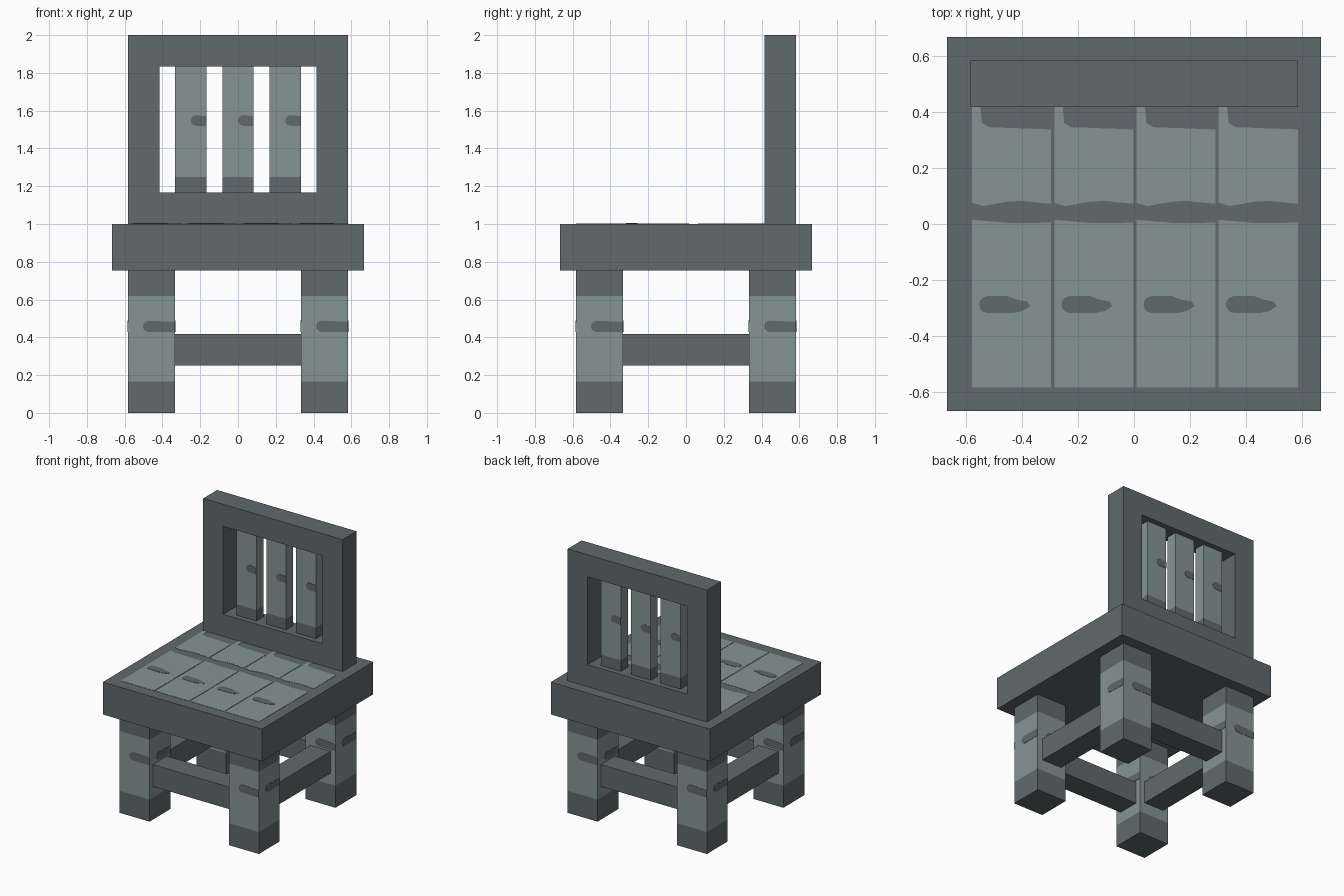
import bpy, bmesh, math
from mathutils import Matrix, Vector

if "Cube" in bpy.data.objects:
    bpy.data.objects.remove(bpy.data.objects["Cube"])


def material(name, rgb):
    m = bpy.data.materials.new(name)
    m.diffuse_color = (*rgb, 1)
    m.use_nodes = True
    m.node_tree.nodes["Principled BSDF"].inputs["Base Color"].default_value = m.diffuse_color
    return m


DARK = material("dark weathered wood", (0.118, 0.142, 0.148))
LIGHT = material("pale weathered wood", (0.24, 0.30, 0.297))
U = 1 / 12  # the chair is laid out on a twelfth-unit grid


def finish(bm, name):
    bmesh.ops.recalc_face_normals(bm, faces=bm.faces)
    me = bpy.data.meshes.new(name)
    bm.to_mesh(me)
    bm.free()
    me.materials.append(DARK)
    me.materials.append(LIGHT)
    ob = bpy.data.objects.new(name, me)
    bpy.context.collection.objects.link(ob)
    return ob


def add_box(bm, lo, hi):
    size = [b - a for a, b in zip(lo, hi)]
    mid = [(a + b) / 2 for a, b in zip(lo, hi)]
    bmesh.ops.create_cube(bm, size=1, matrix=Matrix.Translation(mid) @ Matrix.Diagonal((*size, 1)))


def box(name, lo, hi):
    bm = bmesh.new()
    add_box(bm, lo, hi)
    return finish(bm, name)


def add_plate(bm, outline, mat, matrix):
    """Thin plate: outline in local x, y, raised slightly along local z."""
    face = bm.faces.new([bm.verts.new(matrix @ Vector((x, y, 0.002))) for x, y in outline])
    new = bmesh.ops.extrude_face_region(bm, geom=[face])["geom"]
    verts = [g for g in new if isinstance(g, bmesh.types.BMVert)]
    bmesh.ops.translate(bm, verts=verts, vec=matrix.to_3x3() @ Vector((0, 0, -0.003)))
    for v in set(verts):
        for f in v.link_faces:
            f.material_index = mat
    face.material_index = mat


def knot(x0, x1, r, both=False):
    """Knot outline with a rounded left end, optionally rounded right end."""
    pts = [(x0 + r - r * math.sin(a), r * math.cos(a))
           for a in [i * math.pi / 6 for i in range(7)]]
    if both:
        pts += [(x1 - 0.06, -r), (x1 - r, -0.8 * r), (x1, -0.2 * r),
                (x1 - 0.01, 0.35 * r), (x1 - 0.05, 0.6 * r), (x1 - 0.08, r)]
    else:
        pts += [(x1, -r), (x1, r * 0.8)]
    return pts


def banded_post(name, lo, hi, cuts, knots, knot_z, depth, turns, knot_shape):
    """Post with dark ends, a pale middle, and knots on the chosen sides."""
    bm = bmesh.new()
    add_box(bm, lo, hi)
    for z in cuts:
        bmesh.ops.bisect_plane(bm, geom=bm.verts[:] + bm.edges[:] + bm.faces[:],
                               plane_co=(0, 0, z), plane_no=(0, 0, 1))
    top = cuts[1] if len(cuts) > 1 else hi[2]
    for f in bm.faces:
        z = f.calc_center_median().z
        f.material_index = int(abs(f.normal.z) < 0.5 and cuts[0] < z < top)
    cx, cy = (lo[0] + hi[0]) / 2, (lo[1] + hi[1]) / 2
    for k in turns:
        m = (Matrix.Translation((cx, cy, knot_z)) @ Matrix.Rotation(k * math.pi / 2, 4, 'Z')
             @ Matrix.Translation((0, -depth, 0)) @ Matrix.Rotation(math.pi / 2, 4, 'X'))
        add_plate(bm, knot_shape, 0, m)
    return finish(bm, name)


# Seat slab
box("seat", (-8 * U, -8 * U, 0.755), (8 * U, 8 * U, 1.0))

# Pale seat planks, each with a front board, a rear board and a knot
front_board = [(0, -0.582), (0.282, -0.582), (0.282, 0.005), (0.14, 0.003), (0.08, 0.008), (0, 0.015)]
rear_board = [(0, 0.075), (0.04, 0.064), (0.13, 0.08), (0.18, 0.082), (0.282, 0.072),
              (0.282, 0.337), (0.06, 0.345), (0.035, 0.36), (0.03, 0.417), (0, 0.417)]
for i in range(4):
    bm = bmesh.new()
    at = Matrix.Translation((-0.577 + i * 0.293, 0, 1.0))
    add_plate(bm, front_board, 1, at)
    add_plate(bm, rear_board, 1, at)
    add_plate(bm, knot(0.025, 0.207, 0.03, True), 0, at @ Matrix.Translation((0, -0.287, 0.002)))
    finish(bm, f"seat_plank_{i + 1}")

# Legs
for sx, side in ((-1, "left"), (1, "right")):
    for sy, end in ((-1, "front"), (1, "back")):
        cx, cy, h = sx * 5.5 * U, sy * 5.5 * U, 1.5 * U
        banded_post(f"{end}_{side}_leg", (cx - h, cy - h, 0), (cx + h, cy + h, 0.755),
                    (0.167, 0.62), True, 0.458, h, range(4), knot(-0.045, h, 0.03))

# Stretchers between the legs
for s, end, side in ((-1, "front", "left"), (1, "back", "right")):
    c = s * 5.5 * U
    box(f"{end}_stretcher", (-4 * U, c - U, 3 * U), (4 * U, c + U, 5 * U))
    box(f"{side}_stretcher", (c - U, -4 * U, 3 * U), (c + U, 4 * U, 5 * U))

# Back frame: a rectangular ring pushed through its thickness
bm = bmesh.new()
corners = ((-1, -1), (1, -1), (1, 1), (-1, 1))
outer = [bm.verts.new((7 * U * x, 5 * U, 1.5 + 0.5 * z)) for x, z in corners]
inner = [bm.verts.new((5 * U * x, 5 * U, 1.5 + 4 * U * z)) for x, z in corners]
ring = [bm.faces.new((outer[i], outer[(i + 1) % 4], inner[(i + 1) % 4], inner[i])) for i in range(4)]
new = bmesh.ops.extrude_face_region(bm, geom=ring, use_keep_orig=True)["geom"]
bmesh.ops.translate(bm, verts=[g for g in new if isinstance(g, bmesh.types.BMVert)], vec=(0, 2 * U, 0))
finish(bm, "back_frame")

# Back slats
for i in (-1, 0, 1):
    c = i * 3 * U
    banded_post(f"back_slat_{i + 2}", (c - U, 5.5 * U, 14 * U), (c + U, 6.5 * U, 22 * U),
                (15 * U,), True, 1.548, U / 2, (0, 2), knot(0.0, U, 0.028))
